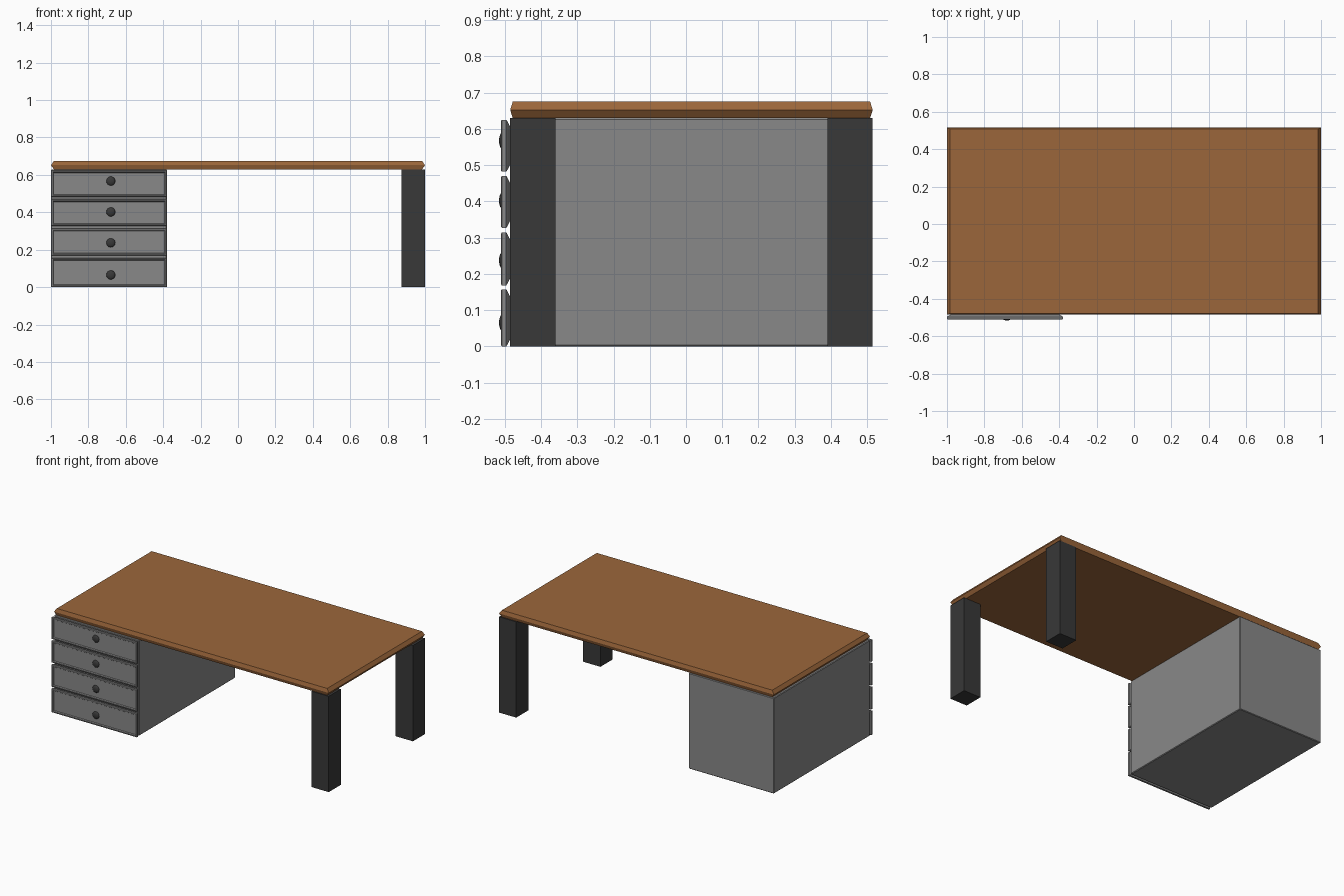
import bpy
import bmesh
from mathutils import Vector

cube = bpy.data.objects.get("Cube")
if cube:
    bpy.data.objects.remove(cube, do_unlink=True)


def material(name, rgb):
    mat = bpy.data.materials.new(name)
    mat.use_nodes = True
    colour = (*rgb, 1)
    mat.diffuse_color = colour
    mat.node_tree.nodes["Principled BSDF"].inputs["Base Color"].default_value = colour
    return mat


wood = material("brown wood", (0.33, 0.134, 0.043))
grey = material("grey paint", (0.25, 0.25, 0.25))
dark = material("dark metal", (0.04, 0.04, 0.04))


def finish(name, bm, mat):
    bmesh.ops.recalc_face_normals(bm, faces=bm.faces)
    mesh = bpy.data.meshes.new(name)
    bm.to_mesh(mesh)
    bm.free()
    mesh.materials.append(mat)
    obj = bpy.data.objects.new(name, mesh)
    bpy.context.collection.objects.link(obj)
    return obj


def loft(name, rings, mat):
    """Join rings of four corners and close both ends."""
    bm = bmesh.new()
    loops = [[bm.verts.new(p) for p in ring] for ring in rings]
    for a, b in zip(loops, loops[1:]):
        for i in range(4):
            j = (i + 1) % 4
            bm.faces.new((a[i], a[j], b[j], b[i]))
    bm.faces.new(loops[0])
    bm.faces.new(loops[-1])
    return finish(name, bm, mat)


def box(name, low, high, mat, bevel=0):
    (x0, y0, z0), (x1, y1, z1) = low, high
    rings = [[(x0, y0, z), (x1, y0, z), (x1, y1, z), (x0, y1, z)] for z in (z0, z1)]
    obj = loft(name, rings, mat)
    if bevel:
        mod = obj.modifiers.new("Bevel", "BEVEL")
        mod.width = bevel
        mod.segments = 1
    return obj


FRONT, BACK = -0.485, 0.515
LEG = 0.125

# Tabletop with pointed edges
top_rings = []
for z, dx, dy in ((0.63, 0.016, 0.007), (0.652, 0, 0), (0.675, 0.016, 0.007)):
    x, y0, y1 = 1 - dx, FRONT + dy, BACK - dy
    top_rings.append([(-x, y0, z), (x, y0, z), (x, y1, z), (-x, y1, z)])
loft("tabletop", top_rings, wood)

# Legs on the left side
for name, y in (("front_leg", FRONT), ("back_leg", BACK - LEG)):
    box(name, (1 - LEG, y, 0), (1, y + LEG, 0.63), dark)

# Drawer cabinet
X0, X1 = -1, -0.38
box("cabinet", (X0, FRONT, 0), (X1, BACK, 0.63), grey, 0.004)

# Drawer fronts with raised rims and round knobs
section = ((-0.484, 0.022), (-0.493, 0.004), (-0.496, 0), (-0.508, 0),
           (-0.511, 0.004), (-0.511, 0.010), (-0.505, 0.014))
drawers = ((0, 0.157, 0.065), (0.168, 0.314, 0.237),
           (0.327, 0.470, 0.402), (0.482, 0.625, 0.567))
for n, (z0, z1, knob_z) in enumerate(drawers, 1):
    rings = [[(X0 + d, y, z0 + d), (X1 - d, y, z0 + d),
              (X1 - d, y, z1 - d), (X0 + d, y, z1 - d)] for y, d in section]
    loft(f"drawer_front_{n}", rings, grey)

    bm = bmesh.new()
    bmesh.ops.create_uvsphere(bm, u_segments=24, v_segments=12, radius=0.024)
    bmesh.ops.scale(bm, vec=Vector((1, 0.45, 1)), verts=bm.verts)
    bmesh.ops.translate(bm, vec=Vector((-0.68, -0.505, knob_z)), verts=bm.verts)
    knob = finish(f"drawer_knob_{n}", bm, dark)
    for face in knob.data.polygons:
        face.use_smooth = True
